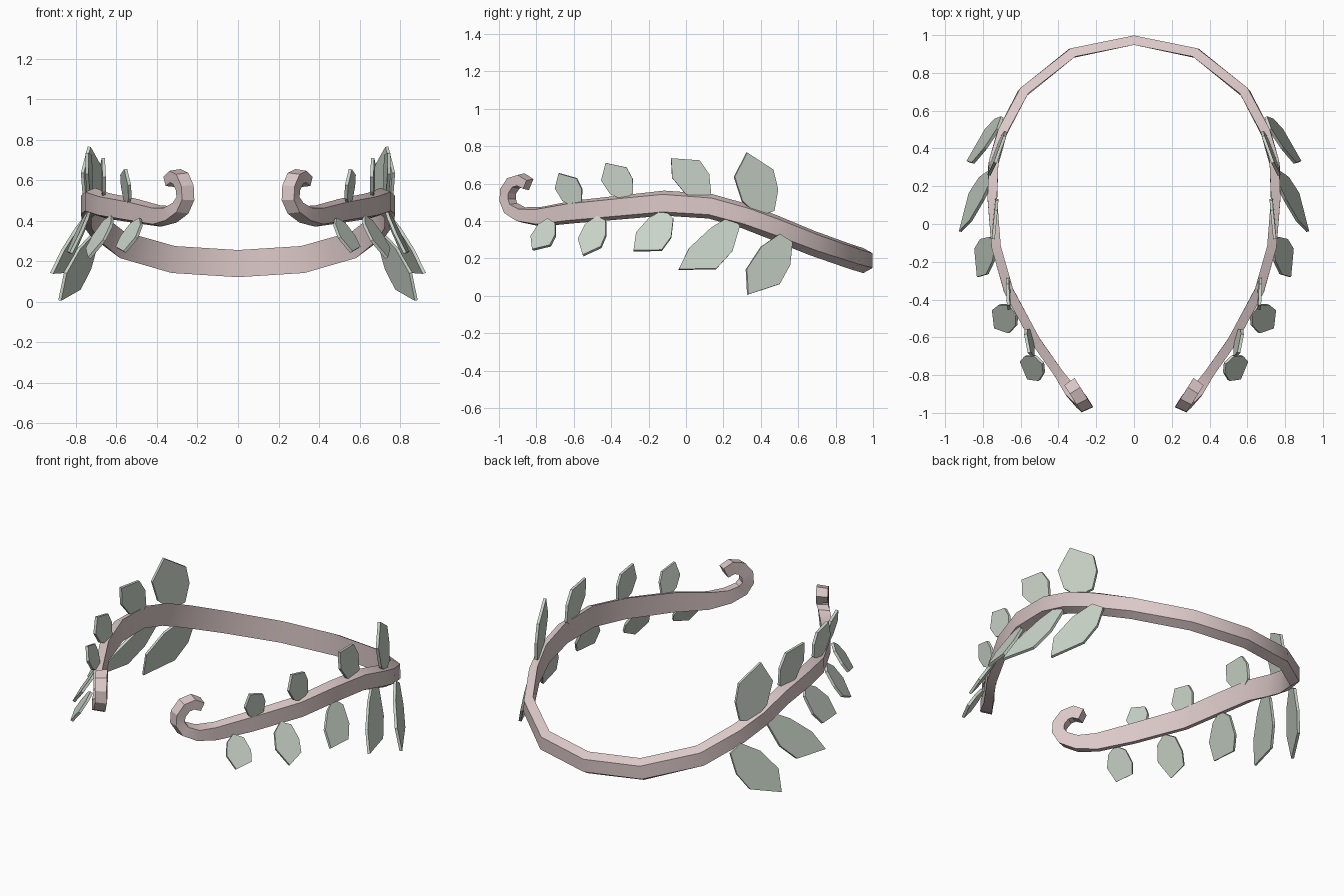
import bpy, bmesh
from math import radians
from mathutils import Vector

cube = bpy.data.objects.get("Cube")
if cube:
    bpy.data.objects.remove(cube, do_unlink=True)


def make_material(name, color):
    mat = bpy.data.materials.new(name)
    mat.use_nodes = True
    mat.diffuse_color = color
    node = next(n for n in mat.node_tree.nodes if n.type == 'BSDF_PRINCIPLED')
    node.inputs["Base Color"].default_value = color
    node.inputs["Roughness"].default_value = 0.8
    return mat


BAND = make_material("pale_rose", (0.71, 0.58, 0.575, 1))
LEAF = make_material("sage_green", (0.59, 0.66, 0.58, 1))


def finish(bm, name, mat):
    """Turn a half model into an object mirrored across x = 0."""
    bmesh.ops.recalc_face_normals(bm, faces=bm.faces)
    mesh = bpy.data.meshes.new(name)
    bm.to_mesh(mesh)
    bm.free()
    mesh.materials.append(mat)
    obj = bpy.data.objects.new(name, mesh)
    bpy.context.collection.objects.link(obj)
    mirror = obj.modifiers.new("mirror", 'MIRROR')
    mirror.use_clip = True
    return obj


# Band: a trapezoid section swept from the back centre to the curled front end
# Each station is x, y, z, half height
path = [
    (0, .973, .188, .067), (.33, .905, .208, .067), (.59, .695, .28, .067),
    (.70, .48, .365, .067), (.745, .32, .425, .066), (.75, .13, .478, .066),
    (.73, -.12, .495, .067), (.665, -.35, .473, .064), (.52, -.62, .447, .06),
    (.40, -.79, .422, .052), (.335, -.885, .432, .042), (.285, -.94, .465, .038),
    (.262, -.957, .51, .036), (.265, -.955, .56, .037), (.285, -.925, .605, .038),
    (.31, -.885, .617, .038), (.335, -.845, .594, .033),
]
CURL_START = 9
points = [Vector(p[:3]) for p in path]
bm = bmesh.new()
rings = []
for i, p in enumerate(points):
    tangent = (points[min(i + 1, len(points) - 1)] - points[max(i - 1, 0)]).normalized()
    if i == 0:
        tangent = Vector((1, 0, 0))
    # The curl stays in one upright plane, so its outward direction is fixed
    if i > CURL_START:
        out = Vector((.85, -.52, 0)).normalized()
    else:
        out = Vector((-tangent.y, tangent.x, 0)).normalized()
    up = tangent.cross(out).normalized()
    high = path[i][3]
    deep = .033 if i > CURL_START else .025
    low = high * (.58 + .02 * min(i, 9))
    section = [(-deep, -high), (deep, -low), (deep, low), (-deep, high)]
    rings.append([bm.verts.new(p + out * a + up * b) for a, b in section])
for r, s in zip(rings, rings[1:]):
    for k in range(4):
        n = (k + 1) % 4
        bm.faces.new((r[k], r[n], s[n], s[k]))
bm.faces.new(rings[-1])
band = finish(bm, "band", BAND)
bpy.ops.object.select_all(action='DESELECT')
band.select_set(True)
bpy.context.view_layer.objects.active = band
bpy.ops.object.shade_smooth_by_angle(angle=radians(30))

# Shared leaf outline: position along the midrib, share of the side width
OUTLINE = [(0, .4), (.3, .92), (.62, 1), (1, 0), (.7, -.9), (.3, -.9), (0, -.4)]


def leaf(name, base, tip, back_width, front_width, turn, thick=.016):
    """Flat leaf from base to tip; turn is its x slope along y."""
    base, tip = Vector(base), Vector(tip)
    axis = tip - base
    lean = (axis.x - turn * axis.y) / axis.z
    flat = Vector((0, axis.y, axis.z)).normalized()
    sign = 1 if flat.z > 0 else -1
    side = Vector((0, abs(flat.z), -flat.y * sign))
    side.x = turn * side.y + lean * side.z
    normal = axis.cross(side).normalized() * thick / 2
    bm = bmesh.new()
    layers = []
    for offset in (-normal, normal):
        layers.append([bm.verts.new(
            base + axis * t + side * s * (back_width if s > 0 else front_width) + offset)
            for t, s in OUTLINE])
    a, b = layers
    bm.faces.new(a[::-1])
    bm.faces.new(b)
    for k in range(len(a)):
        n = (k + 1) % len(a)
        bm.faces.new((a[k], a[n], b[n], b[k]))
    finish(bm, name, LEAF)


# Leaves above the band, front to back
upper = [
    ((.55, -.58, .49), (.555, -.68, .655), .068, .065, .25),
    ((.665, -.31, .53), (.665, -.43, .71), .08, .08, .05),
    ((.73, .10, .52), (.745, -.08, .735), .11, .07, -.1),
    ((.71, .43, .44), (.735, .325, .765), .105, .115, -.4),
]
# Leaves hanging below the band, front to back
lower = [
    ((.50, -.72, .40), (.56, -.82, .245), .067, .05, .6),
    ((.64, -.45, .41), (.735, -.55, .215), .065, .07, .45),
    ((.74, -.10, .44), (.825, -.28, .24), .11, .06, .1),
    ((.75, .25, .41), (.92, -.04, .14), .135, .05, -.25),
    ((.71, .53, .31), (.88, .33, .006), .11, .09, -.5),
]
for label, group in (("upper_leaf", upper), ("lower_leaf", lower)):
    for i, spec in enumerate(group):
        leaf(f"{label}_pair_{i + 1}", *spec)
